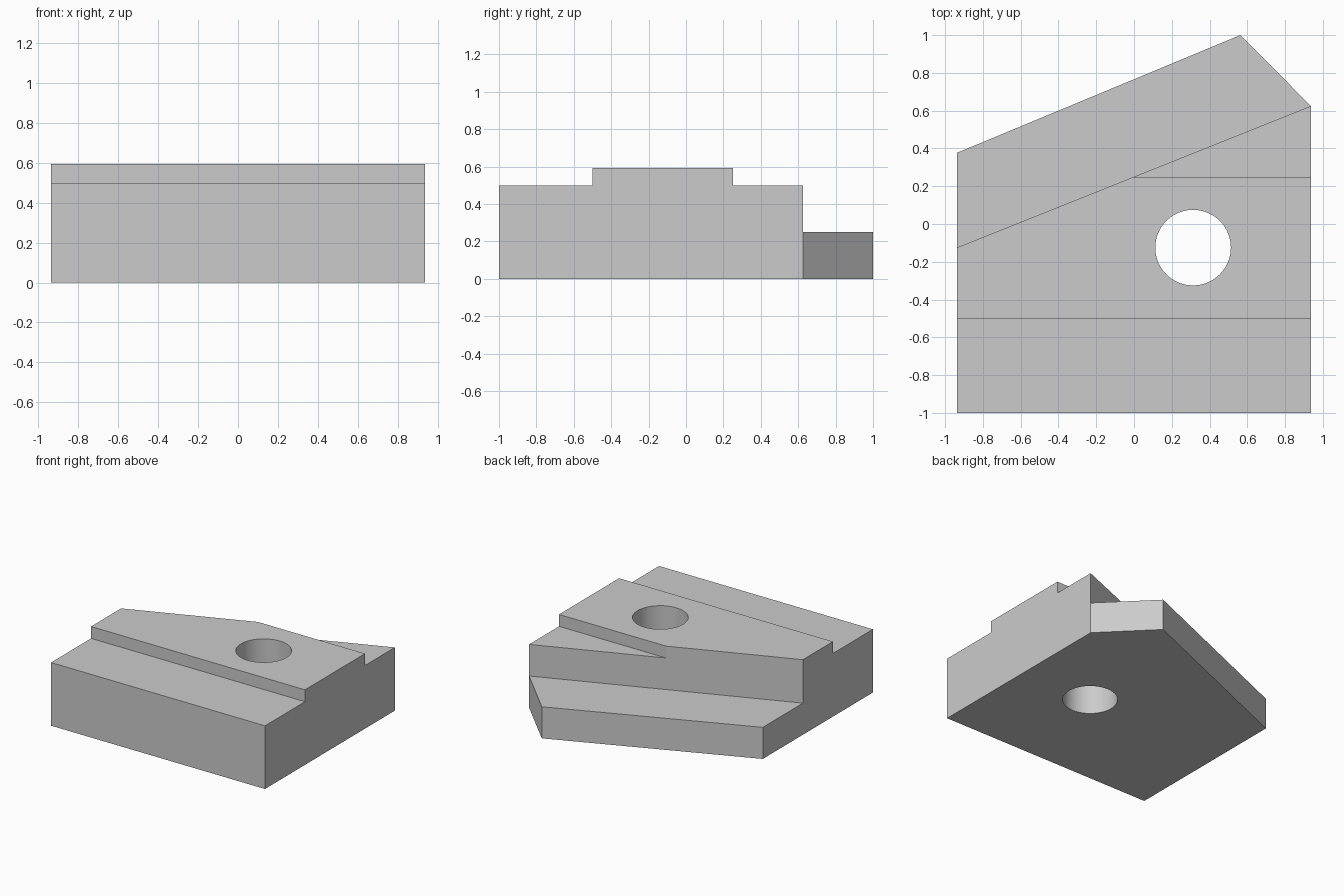
import bpy, bmesh, math

cube = bpy.data.objects.get("Cube")
if cube:
    bpy.data.objects.remove(cube, do_unlink=True)

W = 0.9365                      # half width
TOP, STEP, SHELF = 0.594, 0.5, 0.25
BIG = 1.5                       # cutter overshoot

grey = bpy.data.materials.new("plain_grey")
grey.use_nodes = True
color = (0.6, 0.6, 0.6, 1)
grey.diffuse_color = color
grey.node_tree.nodes["Principled BSDF"].inputs["Base Color"].default_value = color


def prism(name, outline, z0, z1):
    """Extrude a counter-clockwise outline between two heights."""
    bm = bmesh.new()
    base = bm.faces.new([bm.verts.new((x, y, z0)) for x, y in outline])
    top = bmesh.ops.extrude_face_region(bm, geom=[base])["geom"]
    verts = [v for v in top if isinstance(v, bmesh.types.BMVert)]
    bmesh.ops.translate(bm, verts=verts, vec=(0, 0, z1 - z0))
    bmesh.ops.recalc_face_normals(bm, faces=bm.faces)
    mesh = bpy.data.meshes.new(name)
    bm.to_mesh(mesh)
    bm.free()
    mesh.materials.append(grey)
    obj = bpy.data.objects.new(name, mesh)
    bpy.context.collection.objects.link(obj)
    return obj


def slant(x):
    """Slanted line of the rear wall."""
    return 0.25 + 0.4 * x


# Block with the full footprint
block = prism("slotted_block",
              [(-W, -1), (W, -1), (W, 0.625), (0.5625, 1), (-W, 0.377)], 0, TOP)

# Cutters: low rear shelf, front and rear steps, round hole
circle = [(0.3125 + 0.2 * math.cos(a), -0.125 + 0.2 * math.sin(a))
          for a in (math.tau * i / 64 for i in range(64))]
cutters = [
    prism("shelf_cutter", [(-BIG, slant(-BIG)), (BIG, slant(BIG)),
                           (BIG, 2), (-BIG, 2)], SHELF, 1),
    prism("front_step_cutter", [(-BIG, -2), (BIG, -2), (BIG, -0.5), (-BIG, -0.5)], STEP, 1),
    prism("rear_step_cutter", [(-BIG, 0.25), (BIG, 0.25), (BIG, 2), (-BIG, 2)], STEP, 1),
    prism("hole_cutter", circle, -1, 1),
]
for cutter in cutters:
    cutter.hide_render = True
    mod = block.modifiers.new(cutter.name, 'BOOLEAN')
    mod.operation = 'DIFFERENCE'
    mod.solver = 'EXACT'
    mod.object = cutter

# Apply the cuts and drop the cutters
bpy.context.view_layer.objects.active = block
block.select_set(True)
for mod in list(block.modifiers):
    bpy.ops.object.modifier_apply(modifier=mod.name)
for cutter in cutters:
    bpy.data.objects.remove(cutter, do_unlink=True)

# Smooth hole wall, crisp edges elsewhere
bpy.ops.object.select_all(action='DESELECT')
block.select_set(True)
bpy.ops.object.shade_smooth_by_angle(angle=math.radians(20))
